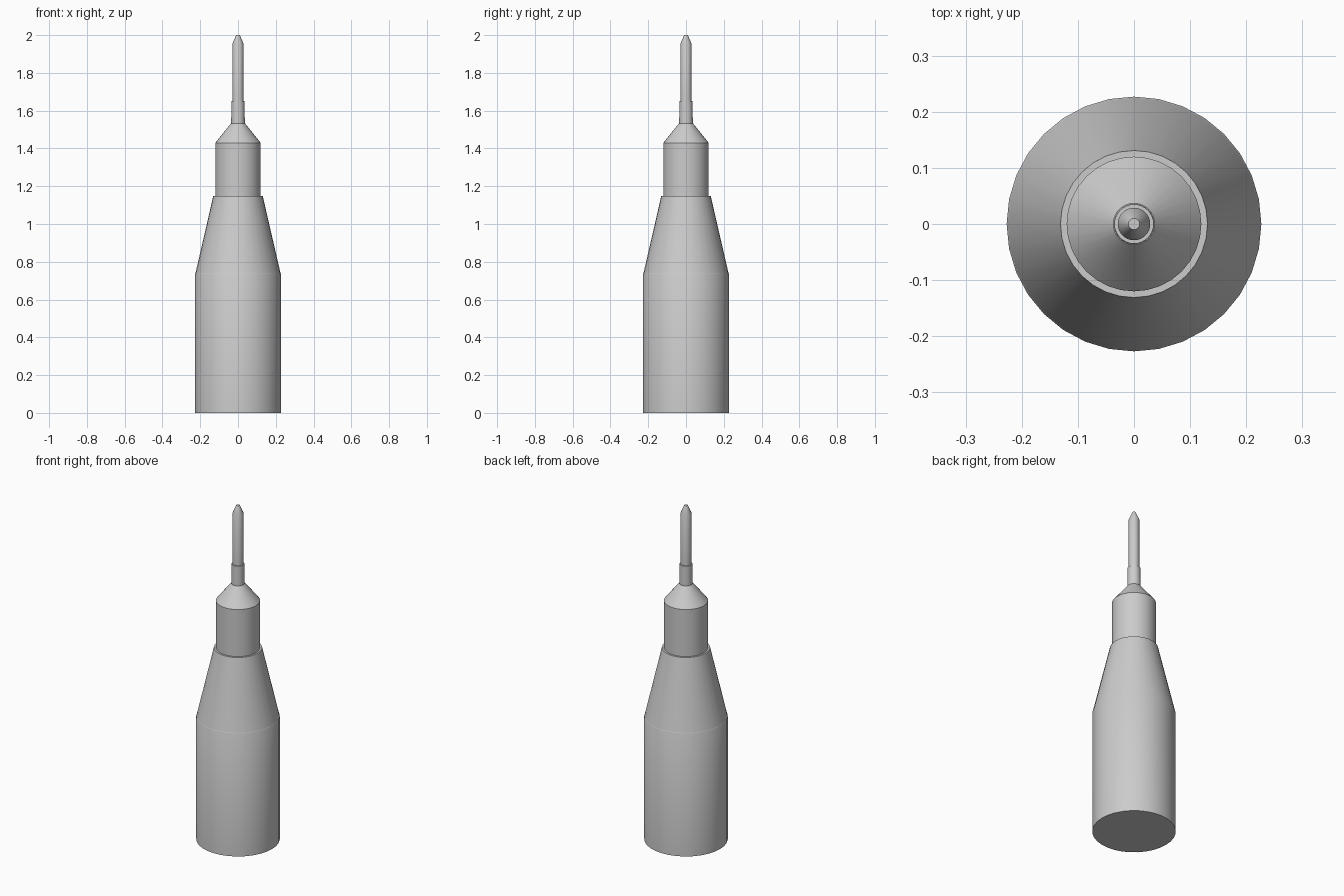
import bpy, bmesh, math

if "Cube" in bpy.data.objects:
    bpy.data.objects.remove(bpy.data.objects["Cube"])


def lathe(name, profile, sides=32, smooth=30):
    """Closed solid of revolution about z from (radius, z) rings."""
    bm = bmesh.new()
    rings = []
    for r, z in profile:
        rings.append([bm.verts.new((r * math.cos(2 * math.pi * i / sides),
                                    r * math.sin(2 * math.pi * i / sides), z))
                      for i in range(sides)])
    for low, high in zip(rings, rings[1:]):
        for i in range(sides):
            j = (i + 1) % sides
            bm.faces.new((low[i], low[j], high[j], high[i]))
    bm.faces.new(rings[0][::-1])
    bm.faces.new(rings[-1])
    mesh = bpy.data.meshes.new(name)
    bm.to_mesh(mesh)
    bm.free()
    obj = bpy.data.objects.new(name, mesh)
    bpy.context.collection.objects.link(obj)
    bpy.ops.object.select_all(action='DESELECT')
    obj.select_set(True)
    bpy.context.view_layer.objects.active = obj
    bpy.ops.object.shade_smooth_by_angle(angle=math.radians(smooth))
    return obj


# Wide cylindrical base
lathe("main_barrel", [(0.227, 0), (0.227, 0.736), (0.225, 0.74)])
# Tapered shoulder with a narrow flat ledge on top
lathe("tapered_shoulder", [(0.225, 0.74), (0.131, 1.148)])
# Upper collar and its conical cap
lathe("upper_collar", [(0.12, 1.148), (0.12, 1.43)])
lathe("collar_cone", [(0.12, 1.43), (0.037, 1.533)])
# Thin sleeve holding the needle
lathe("needle_sleeve", [(0.036, 1.533), (0.035, 1.65)])
# Needle with a blunt tapered tip
lathe("needle", [(0.029, 1.65), (0.029, 1.955), (0.012, 1.995), (0.01, 2.0)])
